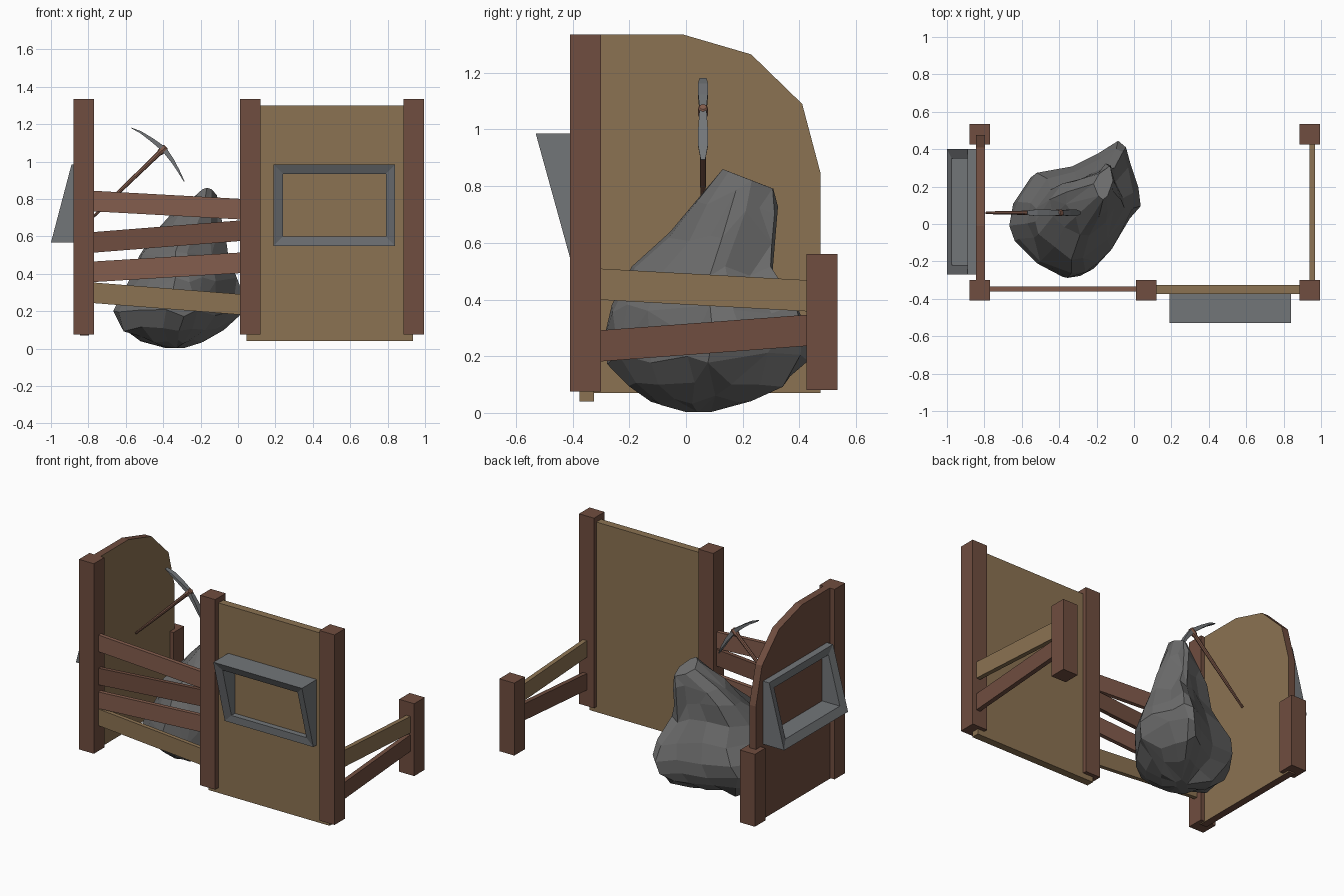
import bpy, bmesh, math, random
from mathutils import Vector

if "Cube" in bpy.data.objects:
    bpy.data.objects.remove(bpy.data.objects["Cube"])

random.seed(4)


def mat(name, c):
    m = bpy.data.materials.new(name)
    m.diffuse_color = (*c, 1)
    m.use_nodes = True
    m.node_tree.nodes["Principled BSDF"].inputs["Base Color"].default_value = m.diffuse_color
    return m


BROWN = mat("brown_wood", (0.16, 0.075, 0.05))
RED = mat("light_brown_wood", (0.23, 0.11, 0.075))
TAN = mat("tan_wood", (0.26, 0.17, 0.085))
STONE = mat("stone", (0.15, 0.15, 0.15))
METAL = mat("metal", (0.17, 0.18, 0.19))


def make(name, verts, faces, material):
    bm = bmesh.new()
    vs = [bm.verts.new(v) for v in verts]
    for f in faces:
        bm.faces.new([vs[i] for i in f])
    bmesh.ops.recalc_face_normals(bm, faces=bm.faces[:])
    me = bpy.data.meshes.new(name)
    bm.to_mesh(me)
    bm.free()
    ob = bpy.data.objects.new(name, me)
    bpy.context.collection.objects.link(ob)
    me.materials.append(material)
    return ob


def loft(name, rings, material):
    """Skin equal-sized closed rings and cap both ends."""
    n = len(rings[0])
    faces = [(k * n + i, k * n + (i + 1) % n, (k + 1) * n + (i + 1) % n, (k + 1) * n + i)
             for k in range(len(rings) - 1) for i in range(n)]
    faces += [tuple(range(n)), tuple(range((len(rings) - 1) * n, len(rings) * n))]
    return make(name, [v for r in rings for v in r], faces, material)


def box(name, x0, x1, y0, y1, z0, z1, material):
    ring = lambda z: [(x0, y0, z), (x1, y0, z), (x1, y1, z), (x0, y1, z)]
    return loft(name, [ring(z0), ring(z1)], material)


# Posts: three tall at the front, two short at the back
for name, x in (("left", -0.825), ("middle", 0.065), ("right", 0.94)):
    box("front_post_" + name, x - .055, x + .055, -.41, -.30, .075, 1.335, BROWN)
for name, x in (("left", -0.825), ("right", 0.94)):
    box("back_post_" + name, x - .055, x + .055, .425, .535, .08, .56, BROWN)

# Front panel
box("front_panel", .045, .935, -.375, -.325, .04, 1.30, TAN)

# Left panel with rounded top corner, tan on its inner face
prof = [(-.34, .07), (.475, .07), (.475, .845), (.41, 1.09), (.23, 1.265), (-.01, 1.335), (-.34, 1.335)]
side = loft("left_panel", [[(x, y, z) for y, z in prof] for x in (-.845, -.797)], BROWN)
side.data.materials.append(TAN)
for p in side.data.polygons:
    if p.normal.x > .9:
        p.material_index = 1


# Crooked rails: height at each end of the span
def rail(name, axis, a, b, c0, c1, za, zb, material, h=.11):
    def ring(t, z):
        pts = [(c0, z), (c1, z), (c1, z + h), (c0, z + h)]
        return [(t, c, w) if axis == "x" else (c, t, w) for c, w in pts]
    loft(name, [ring(a, za), ring(b, zb)], material)


for i, (za, zb, m) in enumerate([(.735, .69, RED), (.512, .577, BROWN), (.355, .405, RED), (.245, .18, TAN)]):
    rail(f"front_rail_{i + 1}", "x", -.79, .03, -.362, -.335, za, zb, m)
for i, (za, zb, m) in enumerate([(.40, .357, TAN), (.18, .238, BROWN)]):
    rail(f"right_rail_{i + 1}", "y", -.32, .45, .937, .967, za, zb, m)


# Slanted hollow window frames
def frame(name, place, u0, u1, z0, z1, d_low, d_high):
    def rect(inset, sink, flat=False):
        out = []
        for u, z in ((u0 + inset, z0 + inset), (u1 - inset, z0 + inset),
                     (u1 - inset, z1 - inset), (u0 + inset, z1 - inset)):
            d = d_low + (d_high - d_low) * (z - z0) / (z1 - z0) - sink
            out.append(place(u, -.01 if flat else d, z))
        return out
    rings = [rect(0, 0, True), rect(0, 0), rect(.05, .012), rect(.05, 0, True)]
    faces = [(k * 4 + i, k * 4 + (i + 1) % 4, (k + 1) % 4 * 4 + (i + 1) % 4, (k + 1) % 4 * 4 + i)
             for k in range(4) for i in range(4)]
    make(name, [v for r in rings for v in r], faces, METAL)


frame("front_window_frame", lambda u, d, z: (u, -.375 - d, z), .19, .84, .55, .985, .035, .155)
frame("left_window_frame", lambda u, d, z: (-.845 - d, u, z), -.27, .40, .567, .985, .155, .045)

# Boulder: plan outline fitted to a bounding box at each height
plan = [(-.675, 0), (-.64, -.08), (-.52, -.2), (-.38, -.285), (-.28, -.27), (-.2, -.23), (-.1, -.12), (-.02, .02),
        (.03, .1), (.03, .2), (-.02, .33), (-.05, .42), (-.09, .445), (-.2, .385), (-.35, .31), (-.55, .27), (-.65, .12)]
levels = [(.003, -.39, -.29, 0, .09), (.045, -.53, -.17, -.12, .24), (.11, -.63, -.07, -.22, .36),
          (.19, -.675, .0, -.285, .425), (.27, -.65, .03, -.28, .445), (.37, -.57, .0, -.265, .40),
          (.50, -.53, -.06, -.19, .31), (.61, -.46, -.075, -.07, .31), (.72, -.36, -.10, .0, .315),
          (.825, -.21, -.115, .13, .31)]
rings = []
for k, (z, xa, xb, ya, yb) in enumerate(levels):
    ring = []
    for x, y in plan:
        u, v = (x + .675) / .705, (y + .285) / .73
        j = 0 if k in (0, 9) else .02
        dz = -.07 * (v - .5) if k == 9 else random.uniform(-j, j)
        ring.append((xa + (xb - xa) * u + random.uniform(-j, j) * .5,
                     ya + (yb - ya) * v + random.uniform(-j, j) * .5, z + dz))
    rings.append(ring)
rock = loft("boulder", rings, STONE)
dec = rock.modifiers.new("facets", "DECIMATE")
dec.ratio = .75


# Pickaxe handle: tapered eight-sided rod with a knob end
a, b = Vector((-.79, .06, .69)), Vector((-.385, .06, 1.08))
d = (b - a).normalized()
n1, n2 = Vector((0, 1, 0)), d.cross(Vector((0, 1, 0)))
rings = []
for t, r in ((0, .007), (.3, .010), (.9, .013), (.93, .018), (.99, .018), (1, .013)):
    c = a.lerp(b, t)
    rings.append([c + n1 * r * math.cos(i * math.pi / 4) + n2 * r * math.sin(i * math.pi / 4) for i in range(8)])
loft("pick_handle", rings, RED)

# Pickaxe head: curved blade, pointed at both ends
path = [(-.57, 1.18, .012, .002), (-.52, 1.157, .018, .006), (-.46, 1.116, .017, .010), (-.395, 1.066, .012, .014),
        (-.347, 1.0, .017, .010), (-.315, .945, .018, .006), (-.287, .893, .008, .002)]
rings = []
for i, (x, z, w, h) in enumerate(path):
    p, q = path[max(i - 1, 0)], path[min(i + 1, 6)]
    t = Vector((q[0] - p[0], 0, q[1] - p[1])).normalized()
    n = Vector((-t.z, 0, t.x))
    c = Vector((x, .06, z))
    rings.append([c + n * h * s + Vector((0, w * e, 0)) for s, e in ((-1, -1), (-1, 1), (1, 1), (1, -1))])
loft("pick_head", rings, METAL)
